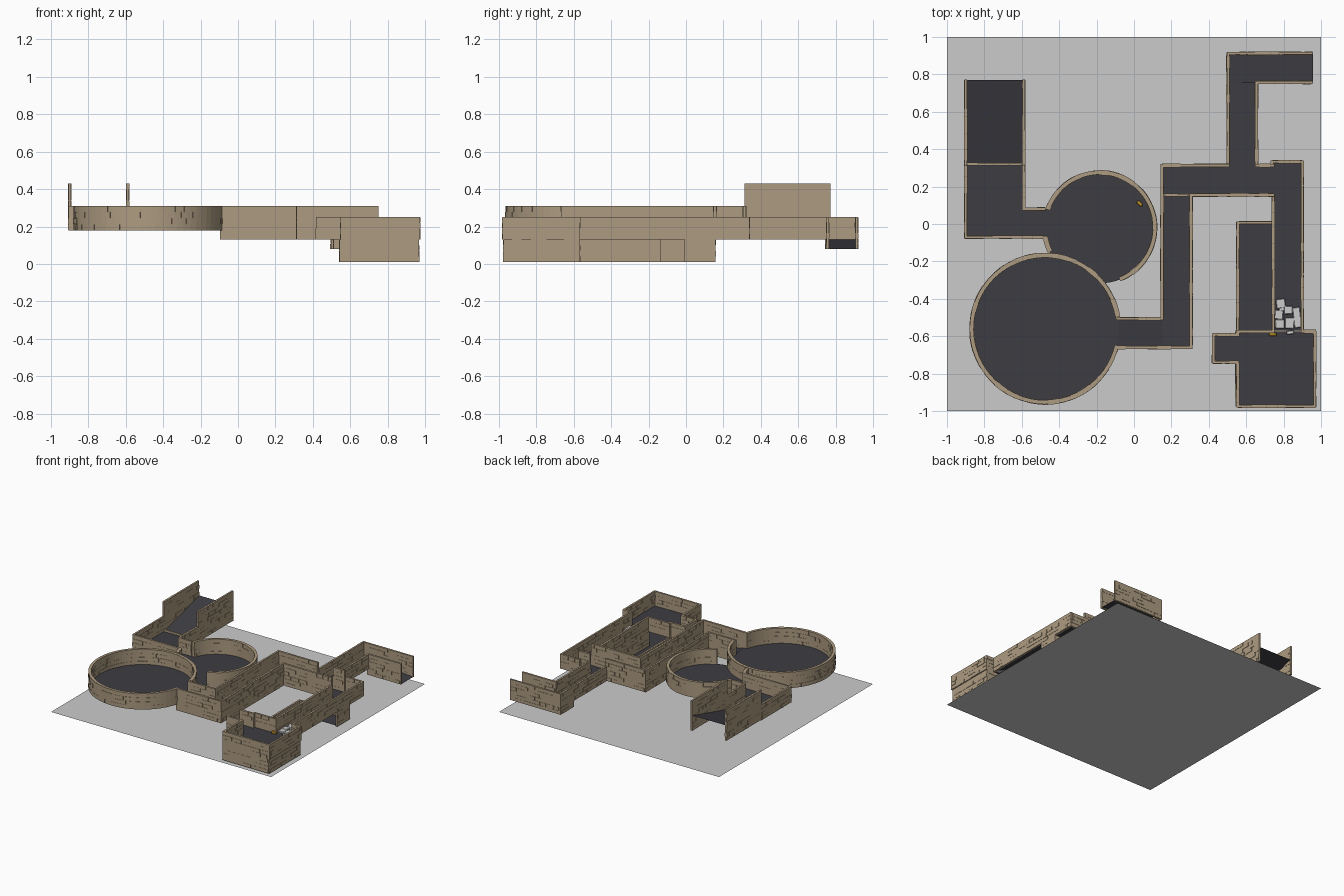
import bpy, bmesh, math, random
from mathutils import Vector

if "Cube" in bpy.data.objects:
    bpy.data.objects.remove(bpy.data.objects["Cube"])

random.seed(4)


def material(name, color):
    m = bpy.data.materials.new(name)
    m.diffuse_color = (*color, 1)
    m.use_nodes = True
    m.node_tree.nodes["Principled BSDF"].inputs["Base Color"].default_value = m.diffuse_color
    return m


STONE = material("tan_stone", (0.42, 0.33, 0.22))
DARK = material("dark_floor", (0.045, 0.045, 0.055))
GOLD = material("gold", (0.6, 0.35, 0.03))


def finish(bm, name, mat=None):
    bmesh.ops.recalc_face_normals(bm, faces=bm.faces)
    me = bpy.data.meshes.new(name)
    bm.to_mesh(me)
    bm.free()
    ob = bpy.data.objects.new(name, me)
    bpy.context.collection.objects.link(ob)
    if mat:
        me.materials.append(mat)
    return ob


def strip(bm, stations, thick, z0, z1):
    """Solid wall following (point, normal) stations."""
    rings = []
    for p, n in stations:
        a, b = p - n * thick / 2, p + n * thick / 2
        rings.append([bm.verts.new((q.x, q.y, z)) for q, z in
                      ((a, z0), (b, z0), (b, z1), (a, z1))])
    for r, s in zip(rings, rings[1:]):
        for i in range(4):
            j = (i + 1) % 4
            bm.faces.new((r[i], r[j], s[j], s[i]))
    bm.faces.new(rings[0])
    bm.faces.new(rings[-1])


def brick_wall(bm, at, length, step, thick, z0, z1):
    """Core wall plus randomly protruding bricks; at(s) gives point and normal."""
    def span(a, b):
        n = max(1, math.ceil((b - a) / step))
        return [at(a + (b - a) * i / n) for i in range(n + 1)]
    strip(bm, span(0, length), thick, z0, z1)
    rows = max(1, round((z1 - z0) / 0.03))
    h = (z1 - z0) / rows
    for r in range(rows):
        s = random.uniform(0, 0.03)
        while s < length - 0.02:
            e = min(length, s + random.uniform(0.04, 0.1))
            if random.random() < 0.6:
                strip(bm, span(s, e - 0.003), thick + random.uniform(0.002, 0.006),
                      z0 + r * h + 0.001, z0 + (r + 1) * h - 0.001)
            s = e


def walls(name, z0, z1, *paths, thick=0.014):
    """Straight walls along each list of (x, y) corners."""
    bm = bmesh.new()
    for path in paths:
        for a, b in zip(path, path[1:]):
            a, b = Vector(a), Vector(b)
            d = (b - a).normalized()
            a, length = a - d * thick / 2, (b - a).length + thick
            n = Vector((-d.y, d.x))
            brick_wall(bm, lambda s, a=a, d=d, n=n: (a + d * s, n),
                       length, 9, thick, z0, z1)
    return finish(bm, name, STONE)


def ring_wall(name, c, r, z0, z1, a0, a1, thick=0.022):
    """Curved wall from angle a0 to a1 in degrees."""
    bm = bmesh.new()

    def at(s):
        t = math.radians(a0) + s / r
        n = Vector((math.cos(t), math.sin(t)))
        return Vector(c) + n * r, n
    brick_wall(bm, at, math.radians(a1 - a0) * r, r * math.tau / 64, thick, z0, z1)
    return finish(bm, name, STONE)


def floor(name, x0, x1, y0, y1, z, zx=0, zy=0, mat=DARK):
    """Floor sheet; zx and zy are the height change along x and y."""
    bm = bmesh.new()
    bm.faces.new([bm.verts.new(v) for v in (
        (x0, y0, z), (x1, y0, z + zx), (x1, y1, z + zx + zy), (x0, y1, z + zy))])
    return finish(bm, name, mat)


def disc(name, c, r, z):
    bm = bmesh.new()
    bm.faces.new([bm.verts.new((c[0] + r * math.cos(i * math.tau / 64),
                                c[1] + r * math.sin(i * math.tau / 64), z))
                  for i in range(64)])
    return finish(bm, name, DARK)


def block(name, loc, size, turn=0, mat=None, bevel=0.0):
    bm = bmesh.new()
    bmesh.ops.create_cube(bm, size=1)
    bmesh.ops.scale(bm, vec=size, verts=bm.verts)
    if bevel:
        bmesh.ops.bevel(bm, geom=bm.edges[:], offset=bevel, segments=1, affect='EDGES')
    ob = finish(bm, name, mat)
    ob.location, ob.rotation_euler.z = loc, turn
    return ob


# Ground sheet
floor("ground", -1, 1, -1, 1, 0, mat=None)

# Two round rooms
big, small = (-0.475, -0.56), (-0.183, -0.02)
ring_wall("large_round_wall", big, 0.393, 0.18, 0.31, 9, 347)
disc("large_round_floor", big, 0.395, 0.185)
ring_wall("small_round_wall_north", small, 0.295, 0.18, 0.31, -69, 161)
ring_wall("small_round_wall_west", small, 0.295, 0.18, 0.31, 189, 206)
disc("small_round_floor", small, 0.297, 0.187)

# North-west room with rising ramp
walls("west_room_walls", 0.18, 0.31, [(-0.59, 0.32), (-0.59, 0.08), (-0.48, 0.08)],
      [(-0.9, 0.32), (-0.9, -0.07), (-0.475, -0.07)])
walls("west_ramp_walls", 0.185, 0.43, [(-0.9, 0.32), (-0.9, 0.765)],
      [(-0.59, 0.32), (-0.59, 0.765)])
walls("west_ramp_sill", 0.18, 0.205, [(-0.9, 0.32), (-0.59, 0.32)], thick=0.01)
floor("west_room_floor", -0.9, -0.59, -0.07, 0.32, 0.188)
floor("west_passage_floor", -0.59, -0.46, -0.07, 0.08, 0.188)
floor("west_ramp", -0.9, -0.59, 0.32, 0.77, 0.188, zy=0.122)

# Middle corridor down from the large round room
walls("middle_corridor_walls", 0.13, 0.31,
      [(-0.09, -0.507), (0.15, -0.507), (0.15, 0.313), (0.503, 0.313)],
      [(-0.09, -0.66), (0.305, -0.66), (0.305, 0.155), (0.745, 0.155)],
      [(0.655, 0.313), (0.745, 0.313)])
walls("middle_corridor_sill", 0.13, 0.155, [(0.15, 0.155), (0.305, 0.155)], thick=0.01)
floor("middle_ramp", -0.1, 0.15, -0.66, -0.507, 0.186, zx=-0.054)
floor("middle_floor_south", 0.15, 0.305, -0.66, 0.155, 0.132)
floor("middle_floor_north", 0.15, 0.745, 0.155, 0.313, 0.132)

# North corridor, then a falling ramp to the east
walls("north_corridor_walls", 0.13, 0.25, [(0.503, 0.313), (0.503, 0.75)],
      [(0.655, 0.313), (0.655, 0.75)])
walls("north_ramp_walls", 0.08, 0.25, [(0.503, 0.75), (0.503, 0.912), (0.95, 0.912)],
      [(0.655, 0.757), (0.95, 0.757)])
floor("north_floor", 0.503, 0.655, 0.313, 0.757, 0.132)
floor("north_ramp", 0.503, 0.957, 0.757, 0.912, 0.132, zx=-0.05)

# East corridor
walls("east_corridor_walls", 0.13, 0.25,
      [(0.745, -0.57), (0.745, 0.155)],
      [(0.9, -0.57), (0.9, 0.333), (0.738, 0.333), (0.738, 0.313)])
floor("east_floor", 0.745, 0.9, -0.57, 0.333, 0.132)

# South-east room, two storeys high, with side alcove
walls("south_room_upper_walls", 0.13, 0.25,
      [(0.745, -0.575), (0.555, -0.575), (0.555, -0.595)],
      [(0.555, -0.74), (0.555, -0.975), (0.967, -0.975), (0.967, -0.575), (0.9, -0.575)])
walls("south_room_lower_walls", 0.01, 0.13,
      [(0.55, -0.575), (0.55, -0.97), (0.96, -0.97), (0.96, -0.575), (0.745, -0.575)])
walls("alcove_walls", 0.13, 0.25,
      [(0.555, -0.592), (0.425, -0.592), (0.425, -0.74), (0.555, -0.74)])
floor("south_room_upper_floor", 0.555, 0.967, -0.975, -0.575, 0.132)
floor("south_room_lower_floor", 0.55, 0.96, -0.97, -0.575, 0.012)
floor("alcove_floor", 0.425, 0.555, -0.74, -0.592, 0.132)

# Lower corridor running below the east one
walls("lower_corridor_walls", 0.01, 0.13,
      [(0.555, -0.575), (0.555, 0.007), (0.745, 0.007), (0.745, 0.15), (0.9, 0.15),
       (0.9, 0.0)], [(0.745, -0.575), (0.745, -0.14), (0.9, -0.005)][:2])
floor("lower_floor", 0.555, 0.745, -0.575, 0.007, 0.012)
floor("lower_floor_east", 0.745, 0.9, 0.0, 0.15, 0.012)

# Loose paving stones in the east corridor
for x, y, w, d in ((0.785, -0.425, .05, .05), (0.775, -0.485, .045, .05),
                   (0.825, -0.46, .045, .045), (0.872, -0.5, .04, .11),
                   (0.78, -0.535, .05, .05), (0.832, -0.53, .05, .06),
                   (0.835, -0.58, .04, .02), (0.79, -0.455, .03, .02)):
    block("paving_stone", (x, y, 0.14), (w, d, 0.016), random.uniform(-.15, .15), bevel=0.003)

# Small golden chests
block("chest_round_room", (0.03, 0.11, 0.197), (0.034, 0.018, 0.02), -0.8, GOLD, 0.003)
block("chest_south_room", (0.742, -0.592, 0.142), (0.04, 0.016, 0.02), 0, GOLD, 0.003)
